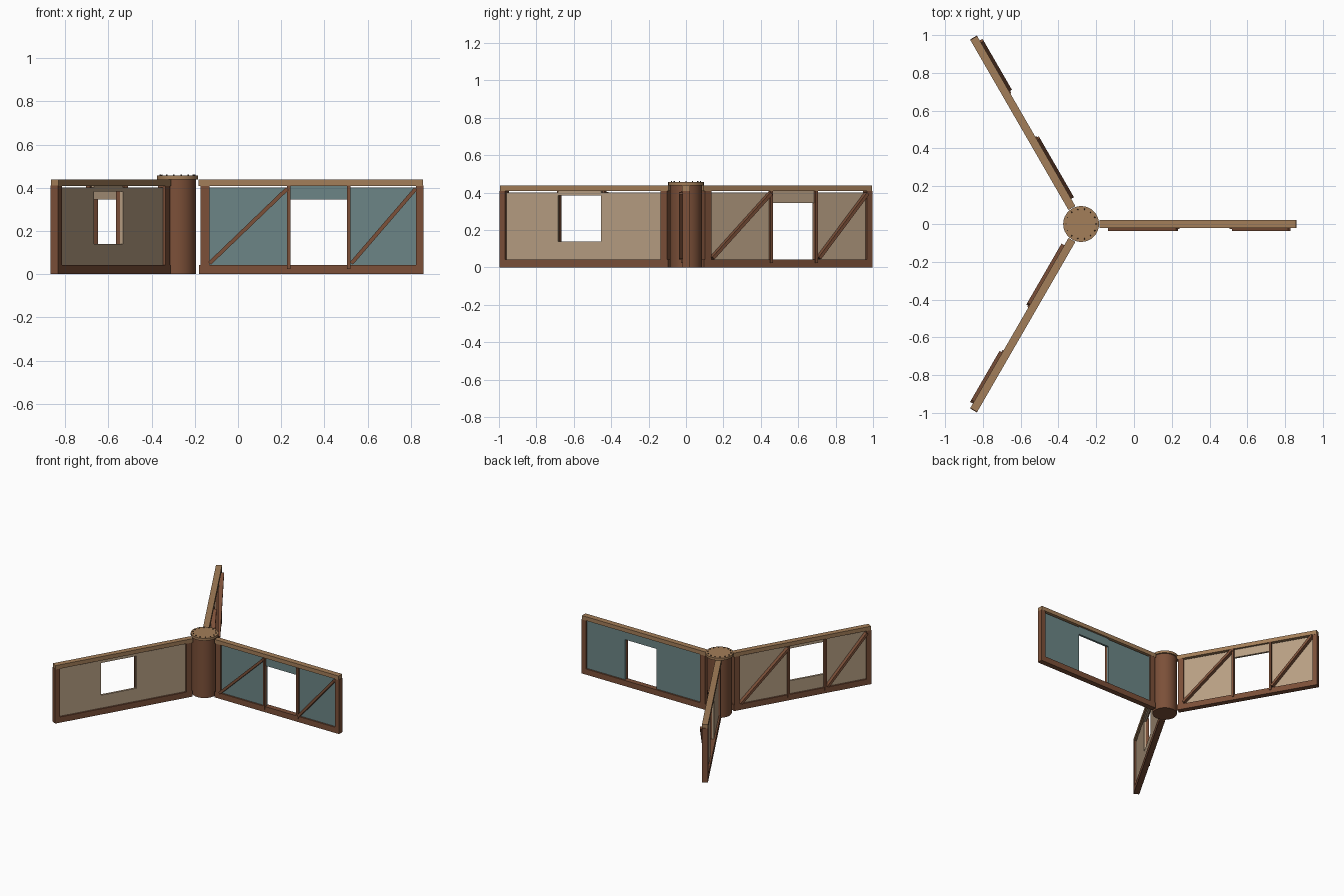
import bpy
import bmesh
from math import radians, atan2, hypot, pi, cos, sin
from mathutils import Matrix, Vector

cube = bpy.data.objects.get("Cube")
if cube:
    bpy.data.objects.remove(cube, do_unlink=True)


def material(name, rgb):
    mat = bpy.data.materials.new(name)
    mat.use_nodes = True
    color = (*rgb, 1.0)
    mat.diffuse_color = color
    bsdf = mat.node_tree.nodes["Principled BSDF"]
    bsdf.inputs["Base Color"].default_value = color
    bsdf.inputs["Roughness"].default_value = 0.8
    return mat


BROWN = material("brown timber", (0.20, 0.08, 0.04))
LIGHT = material("light timber", (0.37, 0.21, 0.10))
TAN = material("tan plaster", (0.48, 0.35, 0.23))
TEAL = material("teal plaster", (0.15, 0.235, 0.24))
IRON = material("dark rivets", (0.06, 0.035, 0.02))

HUB = Vector((-0.28, 0, 0))


def make_object(name, bm, mat, matrix):
    mesh = bpy.data.meshes.new(name)
    bm.to_mesh(mesh)
    bm.free()
    mesh.materials.append(mat)
    obj = bpy.data.objects.new(name, mesh)
    obj.matrix_world = matrix
    bpy.context.collection.objects.link(obj)
    return obj


def add_box(bm, x, y, z):
    """Box from three (low, high) ranges."""
    size = [b - a for a, b in (x, y, z)]
    mid = Vector([(a + b) / 2 for a, b in (x, y, z)])
    bmesh.ops.create_cube(bm, size=1, matrix=Matrix.Translation(mid) @ Matrix.Diagonal((*size, 1)))


def boxes(name, mat, matrix, *ranges):
    bm = bmesh.new()
    for r in ranges:
        add_box(bm, *r)
    return make_object(name, bm, mat, matrix)


def brace(name, start, end, matrix):
    """Slanted board on the timbered side of a wing."""
    dx, dz = end[0] - start[0], end[1] - start[1]
    half = hypot(dx, dz) / 2
    bm = bmesh.new()
    add_box(bm, (-half, half), (-0.038, -0.008), (-0.009, 0.009))
    mid = Vector(((start[0] + end[0]) / 2, 0, (start[1] + end[1]) / 2))
    bmesh.ops.transform(bm, verts=bm.verts,
                        matrix=Matrix.Translation(mid) @ Matrix.Rotation(-atan2(dz, dx), 4, "Y"))
    make_object(name, bm, BROWN, matrix)


def cylinder(name, radius, z, mat, sides=32):
    bm = bmesh.new()
    bmesh.ops.create_cone(bm, cap_ends=True, segments=sides, radius1=radius, radius2=radius,
                          depth=z[1] - z[0], matrix=Matrix.Translation((0, 0, sum(z) / 2)))
    obj = make_object(name, bm, mat, Matrix.Translation(HUB))
    bpy.context.view_layer.objects.active = obj
    bpy.ops.object.select_all(action="DESELECT")
    obj.select_set(True)
    bpy.ops.object.shade_smooth_by_angle(angle=radians(40))


# Central column, cap and ring of rivets
cylinder("column", 0.085, (0, 0.44), BROWN)
cylinder("column_cap", 0.095, (0.438, 0.456), LIGHT)
bm = bmesh.new()
for i in range(14):
    a = 2 * pi * i / 14
    bmesh.ops.create_cone(bm, cap_ends=True, segments=8, radius1=0.004, radius2=0.003, depth=0.008,
                          matrix=Matrix.Translation((0.08 * cos(a), 0.08 * sin(a), 0.458)))
make_object("cap_rivets", bm, IRON, Matrix.Translation(HUB))


def wing(name, angle, wall, opening):
    """Wall running outward from the column; x is the distance from its axis."""
    m = Matrix.Translation(HUB) @ Matrix.Rotation(radians(angle), 4, "Z")
    deep, thin = (-0.02, 0.02), (-0.008, 0.008)
    low, high = opening
    boxes(name + "_top_beam", LIGHT, m, ((0.097, 1.137), (-0.021, 0.021), (0.409, 0.439)))
    boxes(name + "_sill", BROWN, m, ((0.099, 1.138), deep, (0, 0.043)))
    boxes(name + "_end_posts", BROWN, m,
          ((0.106, 0.147), deep, (0.002, 0.41)), ((1.105, 1.14), deep, (0, 0.41)))
    # Wall panels around the opening
    panels = [((0.14, 0.52), thin, (0.04, 0.402)), ((0.786, 1.11), thin, (0.04, 0.402)),
              ((0.52, 0.786), thin, (high, 0.408))]
    if low > 0.05:
        panels.append(((0.52, 0.786), thin, (0.04, low)))
    boxes(name + "_wall_panels", wall, m, *panels)
    # Timbering on one side
    boxes(name + "_opening_posts", BROWN, m,
          *[((x, x + 0.015), (-0.027, -0.006), (0.025, 0.41)) for x in (0.507, 0.785)])
    brace(name + "_inner_brace", (0.148, 0.05), (0.508, 0.396), m)
    brace(name + "_outer_brace", (0.805, 0.05), (1.103, 0.396), m)


wing("left_wing", 0, TEAL, (0.043, 0.346))
wing("back_wing", 120, TAN, (0.043, 0.346))
wing("front_wing", 240, TAN, (0.14, 0.384))
